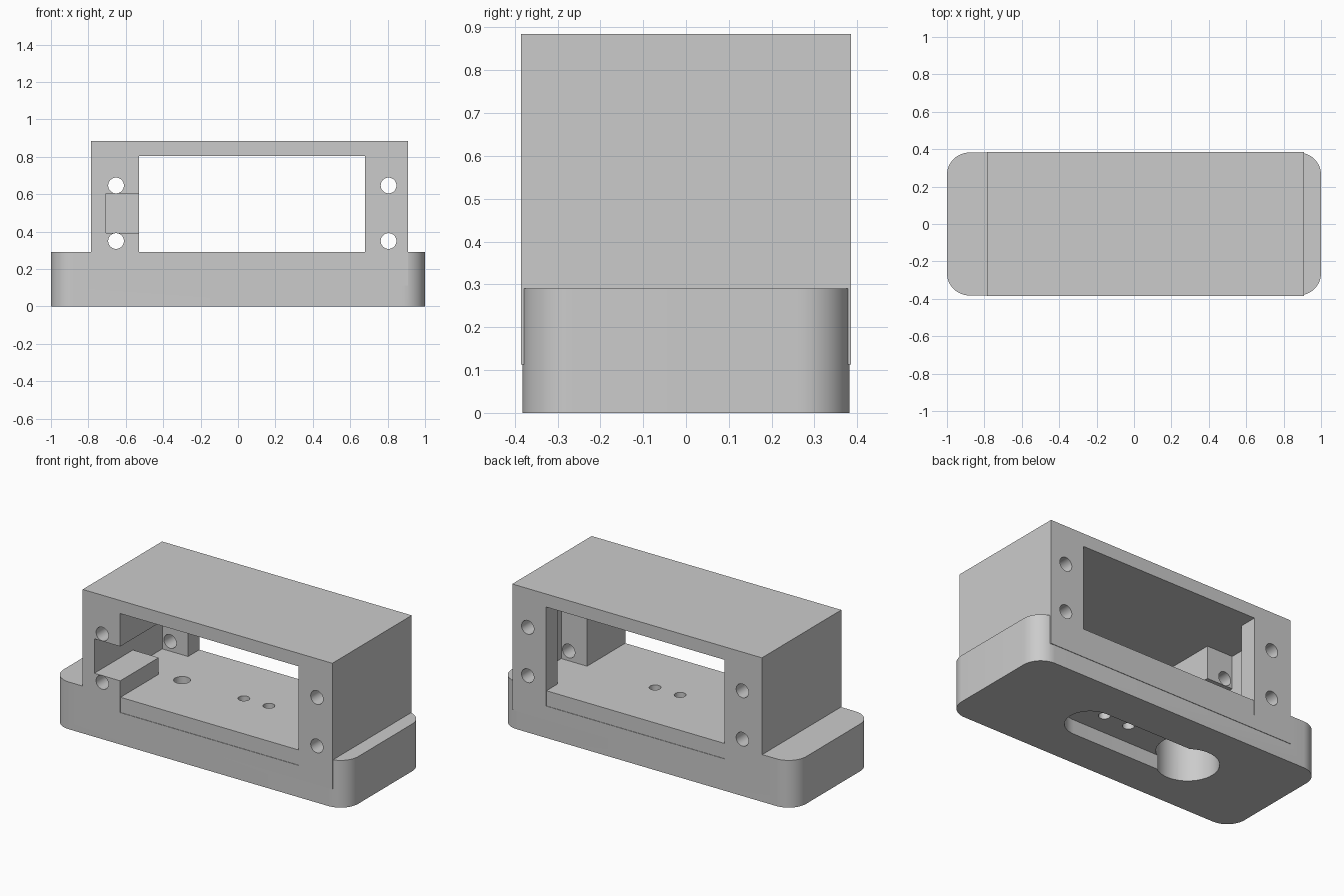
import bpy, bmesh, math
from mathutils import Matrix, Vector

if "Cube" in bpy.data.objects:
    bpy.data.objects.remove(bpy.data.objects["Cube"])

grey = bpy.data.materials.new("plain grey")
grey.diffuse_color = (0.6, 0.6, 0.6, 1)
grey.use_nodes = True
grey.node_tree.nodes["Principled BSDF"].inputs["Base Color"].default_value = grey.diffuse_color


def make(name, bm):
    mesh = bpy.data.meshes.new(name)
    bm.to_mesh(mesh)
    bm.free()
    ob = bpy.data.objects.new(name, mesh)
    bpy.context.collection.objects.link(ob)
    ob.data.materials.append(grey)
    return ob


def box(name, x0, x1, y0, y1, z0, z1, corner=0):
    bm = bmesh.new()
    bmesh.ops.create_cube(bm, size=1)
    for v in bm.verts:
        v.co = Vector(((x0 + x1) / 2 + v.co.x * (x1 - x0),
                       (y0 + y1) / 2 + v.co.y * (y1 - y0),
                       (z0 + z1) / 2 + v.co.z * (z1 - z0)))
    if corner:
        upright = [e for e in bm.edges
                   if abs(e.verts[0].co.z - e.verts[1].co.z) > 0.01]
        bmesh.ops.bevel(bm, geom=upright, offset=corner, segments=12,
                        profile=0.5, affect='EDGES')
    return make(name, bm)


def cylinder(name, centre, radius, length, axis='Z'):
    bm = bmesh.new()
    bmesh.ops.create_cone(bm, cap_ends=True, segments=48, radius1=radius,
                          radius2=radius, depth=length)
    turn = Matrix.Rotation(math.pi / 2, 4, 'X') if axis == 'Y' else Matrix()
    bm.transform(Matrix.Translation(centre) @ turn)
    return make(name, bm)


def combine(target, tool, operation='DIFFERENCE'):
    mod = target.modifiers.new("combine", 'BOOLEAN')
    mod.operation = operation
    mod.solver = 'EXACT'
    mod.object = tool
    bpy.context.view_layer.objects.active = target
    bpy.ops.object.modifier_apply(modifier=mod.name)
    bpy.data.objects.remove(tool, do_unlink=True)


# upper frame with its window, inner pocket and cable notch
bracket = box("mounting_bracket", -0.785, 0.91, -0.385, 0.385, 0.113, 0.885)
combine(bracket, box("window", -0.53, 0.68, -0.6, 0.6, 0.197, 0.805))
combine(bracket, box("pocket", -0.705, 0.855, -0.012, 0.273, 0.197, 0.805))
combine(bracket, box("cable_notch", -0.705, -0.4, -0.6, 0.1, 0.392, 0.603))

# screw holes through the flanges, front to back
for x in (-0.652, 0.805):
    for z in (0.35, 0.647):
        combine(bracket, cylinder("screw_hole", (x, 0, z), 0.042, 1.2, 'Y'))

# rounded base joined to the frame
combine(bracket, box("base", -1, 1, -0.382, 0.382, 0, 0.29, 0.12), 'UNION')

# arm-shaped recess in the underside
combine(bracket, box("arm_slot", -0.38, 0.31, -0.14, 0.14, -0.1, 0.088))
combine(bracket, cylinder("arm_end", (0.31, 0, -0.006), 0.14, 0.188))
combine(bracket, cylinder("hub_recess", (-0.38, 0, 0.07), 0.173, 0.34))

# holes through the floor
for x, r in ((-0.38, 0.047), (0.04, 0.033), (0.21, 0.033)):
    combine(bracket, cylinder("floor_hole", (x, 0, 0.15), r, 0.38))

bpy.ops.object.select_all(action='DESELECT')
bracket.select_set(True)
bpy.context.view_layer.objects.active = bracket
bpy.ops.object.shade_smooth_by_angle(angle=math.radians(30))
